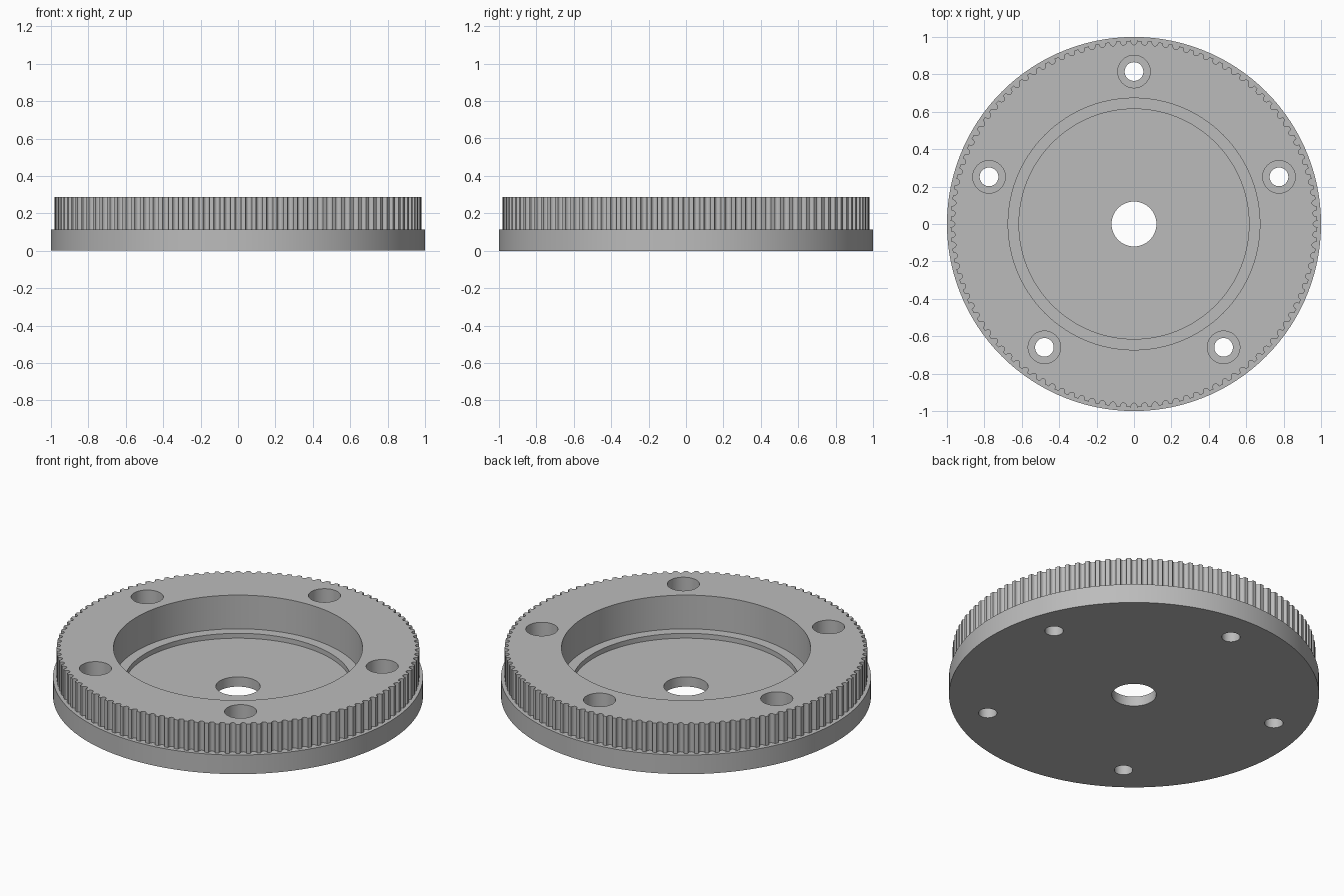
import bpy, bmesh
from math import sin, cos, pi, tau

cube = bpy.data.objects.get("Cube")
if cube:
    bpy.data.objects.remove(cube, do_unlink=True)

TEETH = 108
HEIGHT, FLANGE_TOP = 0.288, 0.114
TIP_R, TOOTH_DEPTH = 0.98, 0.022
LEDGE_Z, FLOOR_Z = 0.087, 0.058
BOLT_CIRCLE = 0.815

grey = bpy.data.materials.new("plain grey")
grey.use_nodes = True
grey.diffuse_color = (0.5, 0.5, 0.5, 1)
grey.node_tree.nodes["Principled BSDF"].inputs["Base Color"].default_value = (0.5, 0.5, 0.5, 1)


def circle(radius, sides, cx=0, cy=0):
    return [(cx + radius * cos(tau * i / sides), cy + radius * sin(tau * i / sides))
            for i in range(sides)]


def prism(name, outline, z0, z1):
    """Extrude a closed outline from z0 to z1."""
    bm = bmesh.new()
    face = bm.faces.new([bm.verts.new((x, y, z0)) for x, y in outline])
    top = bmesh.ops.extrude_face_region(bm, geom=[face])["geom"]
    bmesh.ops.translate(bm, vec=(0, 0, z1 - z0),
                        verts=[g for g in top if isinstance(g, bmesh.types.BMVert)])
    bmesh.ops.recalc_face_normals(bm, faces=bm.faces)
    mesh = bpy.data.meshes.new(name)
    bm.to_mesh(mesh)
    bm.free()
    mesh.materials.append(grey)
    obj = bpy.data.objects.new(name, mesh)
    bpy.context.collection.objects.link(obj)
    return obj


def combine(body, tool, operation):
    """Apply a boolean and discard the tool."""
    mod = body.modifiers.new(tool.name, "BOOLEAN")
    mod.object, mod.operation, mod.solver = tool, operation, "EXACT"
    bpy.context.view_layer.objects.active = body
    bpy.ops.object.modifier_apply(modifier=mod.name)
    bpy.data.objects.remove(tool, do_unlink=True)


def toothed_outline():
    """Belt pulley outline: flat lands with round-bottomed grooves."""
    points, pitch, steps = [], tau / TEETH, 8
    for t in range(TEETH):
        centre = pi / 2 + t * pitch
        for i in range(steps + 1):
            a = pi * i / steps
            angle = centre - 0.3 * pitch * cos(a)
            radius = TIP_R - TOOTH_DEPTH * sin(a)
            points.append((radius * cos(angle), radius * sin(angle)))
    return points


# Flange with toothed rim on top
pulley = prism("toothed_pulley", circle(1.0, 120), 0, FLANGE_TOP)
combine(pulley, prism("toothed_rim", toothed_outline(), 0.03, HEIGHT), "UNION")

# Stepped recess and centre bore
combine(pulley, prism("recess", circle(0.673, 120), LEDGE_Z, 0.4), "DIFFERENCE")
combine(pulley, prism("recess_floor", circle(0.615, 120), FLOOR_Z, 0.4), "DIFFERENCE")
combine(pulley, prism("centre_bore", circle(0.12, 64), -0.1, 0.4), "DIFFERENCE")

# Five counterbored bolt holes
for i in range(5):
    a = pi / 2 + tau * i / 5
    x, y = BOLT_CIRCLE * cos(a), BOLT_CIRCLE * sin(a)
    combine(pulley, prism("counterbore", circle(0.087, 48, x, y), LEDGE_Z, 0.4), "DIFFERENCE")
    combine(pulley, prism("bolt_hole", circle(0.05, 40, x, y), -0.1, 0.4), "DIFFERENCE")

# Smooth walls, crisp edges
bpy.ops.object.select_all(action="DESELECT")
pulley.select_set(True)
bpy.context.view_layer.objects.active = pulley
bpy.ops.object.shade_smooth_by_angle(angle=pi / 6)
